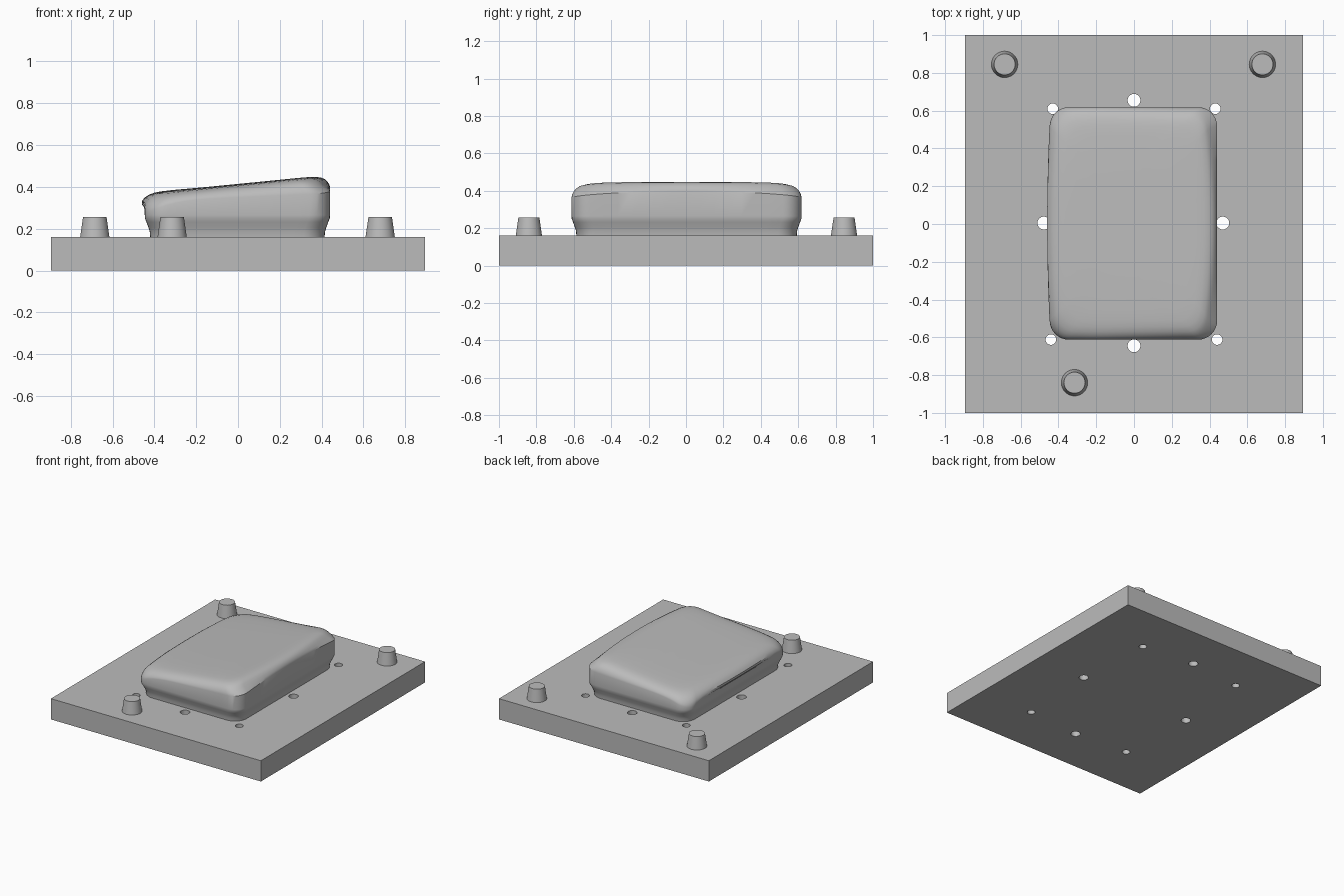
import bpy, bmesh
from math import sin, cos, pi, radians

if "Cube" in bpy.data.objects:
    bpy.data.objects.remove(bpy.data.objects["Cube"])

grey = bpy.data.materials.new("plain grey")
grey.use_nodes = True
grey.diffuse_color = (0.5, 0.5, 0.5, 1)
grey.node_tree.nodes["Principled BSDF"].inputs["Base Color"].default_value = (0.5, 0.5, 0.5, 1)

PLATE_TOP = 0.16
HALF_X, HALF_Y, CORNER = 0.443, 0.615, 0.1


def add_object(name, bm, smooth=True):
    bmesh.ops.recalc_face_normals(bm, faces=bm.faces)
    mesh = bpy.data.meshes.new(name)
    bm.to_mesh(mesh)
    bm.free()
    mesh.materials.append(grey)
    obj = bpy.data.objects.new(name, mesh)
    bpy.context.collection.objects.link(obj)
    if smooth:
        bpy.ops.object.select_all(action="DESELECT")
        obj.select_set(True)
        bpy.context.view_layer.objects.active = obj
        bpy.ops.object.shade_smooth_by_angle(angle=radians(30))
    return obj


def cone(bm, x, y, z0, z1, r0, r1, sides=40):
    made = bmesh.ops.create_cone(bm, cap_ends=True, segments=sides,
                                 radius1=r0, radius2=r1, depth=z1 - z0)
    bmesh.ops.translate(bm, verts=made["verts"], vec=(x, y, (z0 + z1) / 2))


# Base plate, drilled with eight through holes around the body
holes = bmesh.new()
for x, y in ((0, 0.655), (0, -0.645), (0.47, 0.005), (-0.477, 0.005)):
    cone(holes, x, y, -0.1, 0.3, 0.034, 0.034)
for side in (-1, 1):
    cone(holes, side * 0.43, 0.61, -0.1, 0.3, 0.028, 0.028)
    cone(holes, side * 0.44, -0.612, -0.1, 0.3, 0.028, 0.028)
cutter = add_object("hole_cutter", holes, smooth=False)
cutter.hide_render = True

block = bmesh.new()
bmesh.ops.create_cube(block, size=1)
bmesh.ops.scale(block, verts=block.verts, vec=(1.79, 2, PLATE_TOP))
bmesh.ops.translate(block, verts=block.verts, vec=(0, 0, PLATE_TOP / 2))
plate = add_object("base_plate", block)
drill = plate.modifiers.new("holes", "BOOLEAN")
drill.object = cutter
drill.operation = "DIFFERENCE"
drill.solver = "EXACT"
bpy.ops.object.modifier_apply(modifier=drill.name)
bpy.data.objects.remove(cutter)
bpy.ops.object.shade_smooth_by_angle(angle=radians(30))

# Three tapered locating pegs
for name, x, y in (("back_right_peg", -0.685, 0.845),
                   ("back_left_peg", 0.68, 0.845),
                   ("front_peg", -0.315, -0.84)):
    peg = bmesh.new()
    cone(peg, x, y, PLATE_TOP, 0.257, 0.07, 0.056)
    add_object(name, peg)


# Body: stacked rounded rectangles, a wall up to a curved seam, then a crown
def outline(inset, arc=8, straight=14):
    hx, hy = HALF_X - inset, HALF_Y - inset
    r = min(CORNER, hx * 0.9)
    pts = []
    corners = ((1, 1), (-1, 1), (-1, -1), (1, -1))
    for i, (sx, sy) in enumerate(corners):
        for k in range(arc + 1):
            a = (i + k / arc) * pi / 2
            pts.append((sx * (hx - r) + r * cos(a), sy * (hy - r) + r * sin(a)))
        nx, ny = corners[(i + 1) % 4]
        a = (i + 1) * pi / 2
        ox, oy = r * cos(a), r * sin(a)
        for k in range(1, straight):
            t = k / straight
            pts.append(((sx + (nx - sx) * t) * (hx - r) + ox,
                        (sy + (ny - sy) * t) * (hy - r) + oy))
    return pts


def seam_height(x, y):
    u, v = x / HALF_X, y / HALF_Y
    z = 0.35 + 0.02 * u - 0.035 * u ** 4 * v ** 4 * (u < 0)
    z -= 0.03 * max(0, -u) ** 4
    return z + 0.03 * max(0, u) ** 3 * (1 - v * v)


def top_height(x, y):
    return 0.414 + 0.098 * x - 0.012 * (y / HALF_Y) ** 4


body = bmesh.new()
rings = []
wall = ((0.026, 0.16), (0.024, 0.185), (0.018, 0.205), (0.008, 0.232), (0.001, 0.25), (0, 0.265))
for inset, z in wall:
    rings.append([(x, y, z) for x, y in outline(inset)])
rings.append([(x, y, seam_height(x, y)) for x, y in outline(0)])

crown = ((0.004, 0.22), (0.012, 0.45), (0.024, 0.66), (0.042, 0.83), (0.068, 0.94),
         (0.1, 0.985), (0.15, 1), (0.23, 1), (0.31, 1), (0.39, 1))
base_line = outline(0)
for inset, rise in crown:
    ring = []
    for (bx, by), (x, y) in zip(base_line, outline(inset)):
        low, high = seam_height(bx, by), top_height(x, y)
        z = low + (high - low) * rise
        u, v = bx / HALF_X, by / HALF_Y
        fade = max(0, 1 - inset / 0.3)
        # overhanging lip on one side, pulled-in ends on the other
        x -= 0.027 * fade * max(0, -u) ** 6 * (1 - v * v) * min(1, rise * 3)
        x -= 0.04 * fade * max(0, u) ** 4 * v * v * min(1, rise * 2)
        ring.append((x, y, z))
    rings.append(ring)

loops = [[body.verts.new((x - 0.003, y + 0.003, z)) for x, y, z in ring] for ring in rings]
count = len(loops[0])
for low, high in zip(loops, loops[1:]):
    for i in range(count):
        j = (i + 1) % count
        body.faces.new((low[i], low[j], high[j], high[i]))
body.faces.new(loops[-1])
body.faces.new(loops[0][::-1])
add_object("moulded_body", body)
